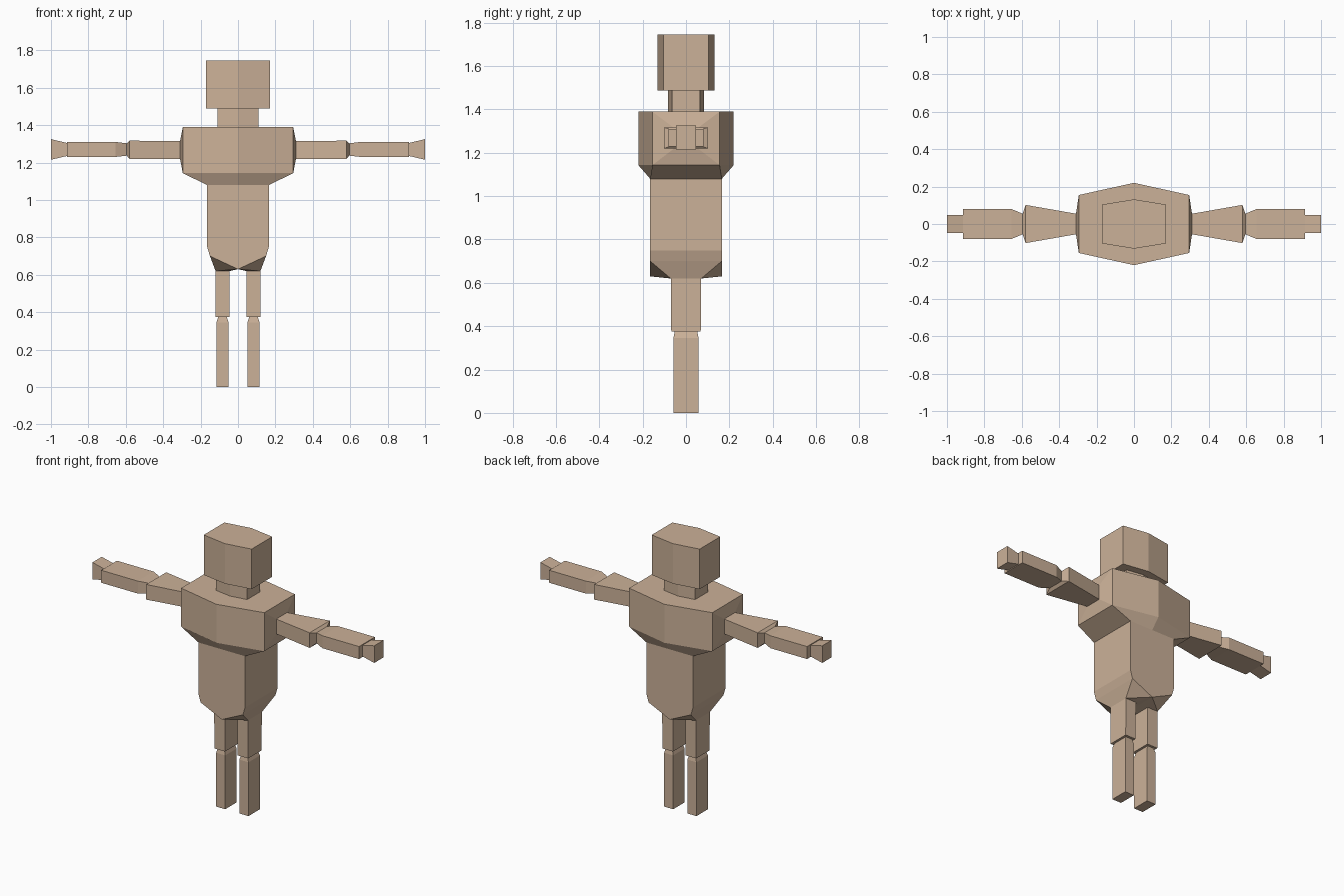
import bpy, bmesh

if "Cube" in bpy.data.objects:
    bpy.data.objects.remove(bpy.data.objects["Cube"])

skin = bpy.data.materials.new("tan skin")
skin.diffuse_color = (0.60, 0.44, 0.315, 1)
skin.use_nodes = True
skin.node_tree.nodes["Principled BSDF"].inputs["Base Color"].default_value = skin.diffuse_color


def loft(name, rings, closed=True, cap_start=True, cap_end=True, skip=(), extra=()):
    """Bridge matching rings, then mirror the half across x = 0."""
    bm = bmesh.new()
    vr = [[bm.verts.new(p) for p in r] for r in rings]
    n = len(rings[0])
    for k, (a, b) in enumerate(zip(vr, vr[1:])):
        for i in range(n if closed else n - 1):
            j = (i + 1) % n
            if (k, i) not in skip:
                bm.faces.new((a[i], a[j], b[j], b[i]))
    if cap_start:
        bm.faces.new(vr[0][::-1])
    if cap_end:
        bm.faces.new(vr[-1])
    # extra faces: ring-0 vertices by index, other corners by position
    made = {}
    for f in extra:
        vs = [vr[0][c] if isinstance(c, int) else made.setdefault(c, None) or
              made.update({c: bm.verts.new(c)}) or made[c] for c in f]
        bm.faces.new(vs)
    me = bpy.data.meshes.new(name)
    bm.to_mesh(me)
    bm.free()
    me.materials.append(skin)
    ob = bpy.data.objects.new(name, me)
    bpy.context.collection.objects.link(ob)
    mod = ob.modifiers.new("mirror", 'MIRROR')
    mod.merge_threshold = 0.0005
    return ob


def half_hex(x, y_side, y_mid, z, z_mid=None):
    zm = z if z_mid is None else z_mid
    return [(0, -y_mid, zm), (x, -y_side, z), (x, y_side, z), (0, y_mid, zm)]


def arm_ring(x, y, z0, z1):
    return [(x, -y, z0), (x, y, z0), (x, y, z1), (x, -y, z1)]


def leg_ring(x0, x1, y, z):
    return [(x0, -y, z), (x1, -y, z), (x1, y, z), (x0, y, z)]


# Body: pelvis, belly, chest, neck and head, with faceted hips down to the legs
fi, fo = (0.045, -0.07, 0.62), (0.12, -0.07, 0.62)
bi, bo = (0.045, 0.07, 0.62), (0.12, 0.07, 0.62)
loft("body", [
    half_hex(0.15, 0.165, 0.165, 0.70, 0.63),
    half_hex(0.165, 0.165, 0.165, 0.75),
    half_hex(0.165, 0.165, 0.165, 1.08),
    half_hex(0.295, 0.155, 0.22, 1.143),
    half_hex(0.295, 0.155, 0.22, 1.39),
    half_hex(0.11, 0.064, 0.082, 1.39),
    half_hex(0.11, 0.064, 0.082, 1.488),
    half_hex(0.17, 0.104, 0.132, 1.488),
    half_hex(0.17, 0.104, 0.132, 1.745),
], closed=False, cap_start=False, skip={(3, 1)}, extra=[
    (0, fo, 1), (0, fi, fo),          # front hip facets
    (1, fo, bo, 2),                   # outer hip
    (3, 2, bo), (3, bo, bi),          # back hip facets
    (0, 3, bi, fi),                   # crotch
])

# Arms: shoulder collar, upper arm, forearm and flared hand
loft("arm", [
    arm_ring(0.295, 0.155, 1.143, 1.39),
    arm_ring(0.31, 0.055, 1.22, 1.315),
    arm_ring(0.58, 0.102, 1.22, 1.317),
    arm_ring(0.595, 0.055, 1.237, 1.303),
    arm_ring(0.655, 0.08, 1.23, 1.31),
    arm_ring(0.915, 0.08, 1.23, 1.31),
    arm_ring(0.915, 0.047, 1.235, 1.305),
    arm_ring(1.0, 0.047, 1.215, 1.325),
], cap_start=False)

# Legs: shin, narrowed knee and thigh
loft("leg", [
    leg_ring(0.05, 0.115, 0.058, 0.0),
    leg_ring(0.05, 0.115, 0.058, 0.345),
    leg_ring(0.06, 0.105, 0.052, 0.375),
    leg_ring(0.045, 0.12, 0.068, 0.375),
    leg_ring(0.045, 0.12, 0.07, 0.62),
], cap_end=False)
